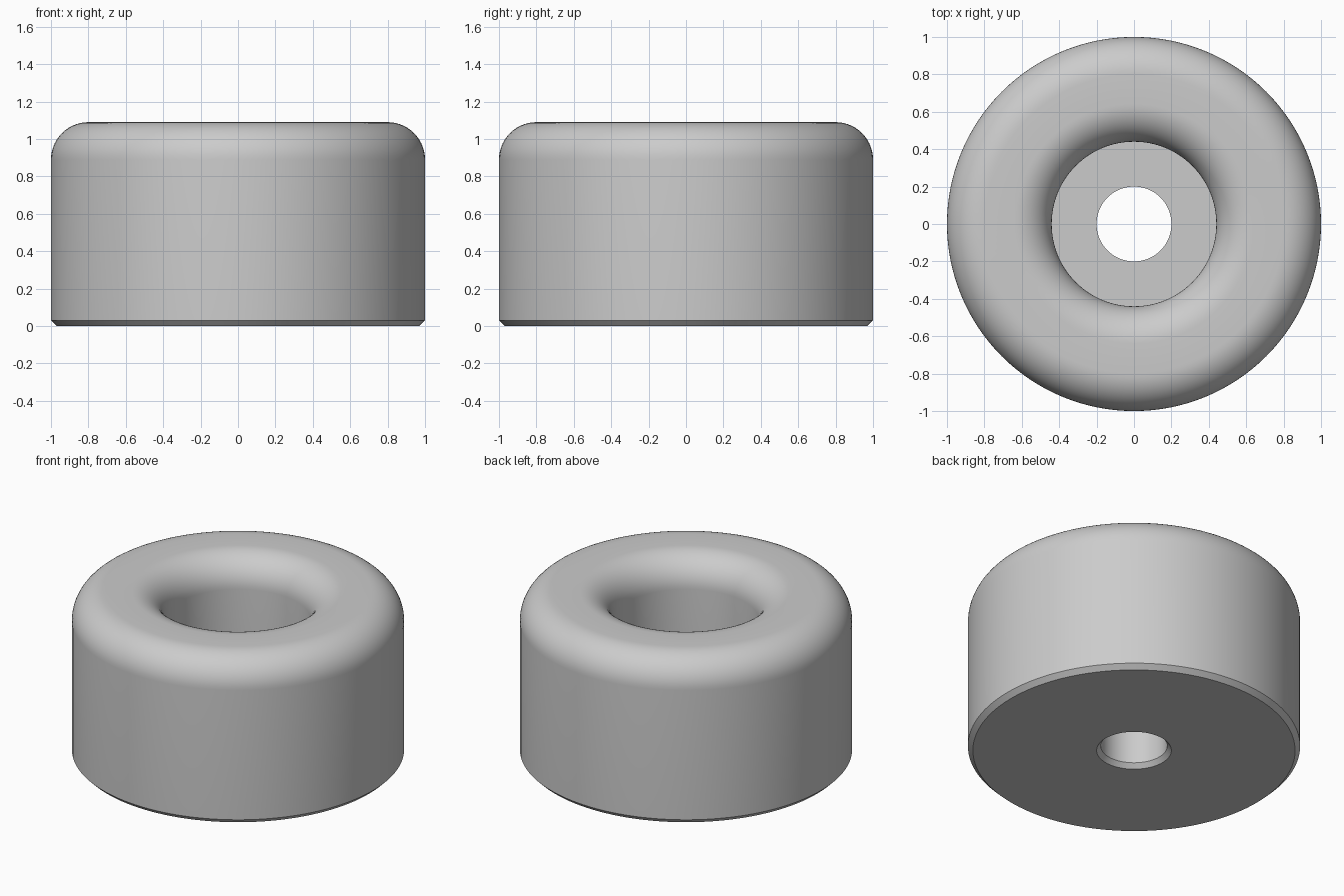
import bpy, bmesh, math

if "Cube" in bpy.data.objects:
    bpy.data.objects.remove(bpy.data.objects["Cube"])

SEGMENTS = 128
HEIGHT, OUTER, BORE, HOLE = 1.09, 1.0, 0.44, 0.2
FILLET, CHAMFER, FLOOR = 0.2, 0.03, 0.36


def arc(cx, cz, r, a0, a1, steps=14):
    """Points (radius, height) along a circular arc, angles in degrees."""
    return [(cx + r * math.cos(math.radians(a0 + (a1 - a0) * i / steps)),
             cz + r * math.sin(math.radians(a0 + (a1 - a0) * i / steps)))
            for i in range(steps + 1)]


# Closed cross-section: chamfered base, rounded rim, counterbore, screw hole
profile = [(HOLE + 0.025, 0), (OUTER - CHAMFER, 0), (OUTER, CHAMFER)]
profile += arc(OUTER - FILLET, HEIGHT - FILLET, FILLET, 0, 90)
profile += arc(BORE + FILLET, HEIGHT - FILLET, FILLET, 90, 180)
profile += [(BORE, FLOOR), (HOLE, FLOOR), (HOLE, CHAMFER)]

# Revolve the section around z
bm = bmesh.new()
rings = []
for i in range(SEGMENTS):
    a = 2 * math.pi * i / SEGMENTS
    rings.append([bm.verts.new((r * math.cos(a), r * math.sin(a), z)) for r, z in profile])
count = len(profile)
for i in range(SEGMENTS):
    here, after = rings[i], rings[(i + 1) % SEGMENTS]
    for j in range(count):
        k = (j + 1) % count
        bm.faces.new((here[j], after[j], after[k], here[k]))
bmesh.ops.recalc_face_normals(bm, faces=bm.faces)

mesh = bpy.data.meshes.new("bumper_foot")
bm.to_mesh(mesh)
bm.free()
foot = bpy.data.objects.new("bumper_foot", mesh)
bpy.context.collection.objects.link(foot)

# Single grey colour
grey = bpy.data.materials.new("light_grey")
grey.diffuse_color = (0.6, 0.6, 0.6, 1)
grey.use_nodes = True
grey.node_tree.nodes["Principled BSDF"].inputs["Base Color"].default_value = grey.diffuse_color
mesh.materials.append(grey)

# Smooth curves, crisp chamfers and bore edges
bpy.context.view_layer.objects.active = foot
foot.select_set(True)
bpy.ops.object.shade_smooth_by_angle(angle=math.radians(30))
